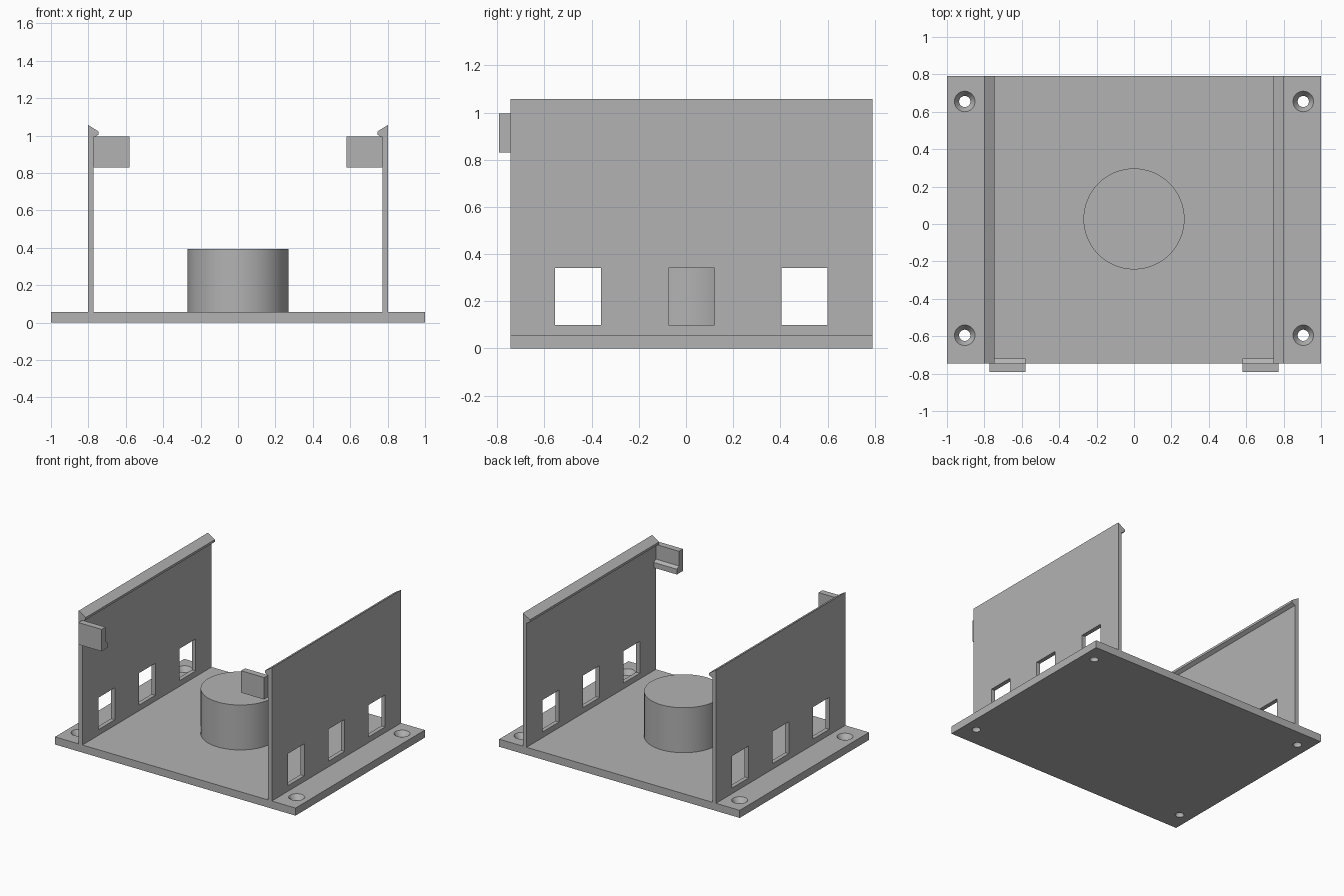
import bpy, bmesh, math
from mathutils import Vector

if "Cube" in bpy.data.objects:
    bpy.data.objects.remove(bpy.data.objects["Cube"], do_unlink=True)

GREY = (0.45, 0.45, 0.45, 1)
mat = bpy.data.materials.new("light grey")
mat.use_nodes = True
mat.diffuse_color = GREY
mat.node_tree.nodes["Principled BSDF"].inputs["Base Color"].default_value = GREY

BACK, FRONT, FLOOR = 0.79, -0.745, 0.057


def finish(name, bm):
    bmesh.ops.recalc_face_normals(bm, faces=bm.faces)
    mesh = bpy.data.meshes.new(name)
    bm.to_mesh(mesh)
    bm.free()
    mesh.materials.append(mat)
    obj = bpy.data.objects.new(name, mesh)
    bpy.context.collection.objects.link(obj)
    return obj


def add_prism(bm, points, move):
    """Close a polygon of 3D points and extrude it along move."""
    face = bm.faces.new([bm.verts.new(p) for p in points])
    ext = bmesh.ops.extrude_face_region(bm, geom=[face])["geom"]
    verts = [v for v in ext if isinstance(v, bmesh.types.BMVert)]
    bmesh.ops.translate(bm, verts=verts, vec=Vector(move))


def add_box(bm, x0, x1, y0, y1, z0, z1):
    add_prism(bm, [(x0, y0, z0), (x1, y0, z0), (x1, y1, z0), (x0, y1, z0)],
              (0, 0, z1 - z0))


def add_lathe(bm, cx, cy, profile, n):
    """Closed solid of revolution from (radius, height) pairs."""
    rings = [[bm.verts.new((cx + r * math.cos(math.tau * i / n),
                            cy + r * math.sin(math.tau * i / n), z))
              for i in range(n)] for r, z in profile]
    for a, b in zip(rings, rings[1:]):
        for i in range(n):
            j = (i + 1) % n
            bm.faces.new((a[i], a[j], b[j], b[i]))
    bm.faces.new(rings[0])
    bm.faces.new(rings[-1])


def select_only(obj):
    bpy.ops.object.select_all(action="DESELECT")
    obj.select_set(True)
    bpy.context.view_layer.objects.active = obj


def cut(obj, cutter):
    mod = obj.modifiers.new("cut", "BOOLEAN")
    mod.operation, mod.solver, mod.object = "DIFFERENCE", "EXACT", cutter
    select_only(obj)
    bpy.ops.object.modifier_apply(modifier=mod.name)


# Base plate with four countersunk screw holes
bm = bmesh.new()
add_box(bm, -1, 1, FRONT, BACK, 0, FLOOR)
base = finish("base_plate", bm)
bm = bmesh.new()
for x in (-0.905, 0.905):
    for y in (-0.595, 0.655):
        add_lathe(bm, x, y, [(0.03, -0.1), (0.03, 0.02), (0.055, FLOOR), (0.055, 0.1)], 40)
holes = finish("screw_hole_cutter", bm)
cut(base, holes)

# Window cutter spanning both walls
bm = bmesh.new()
for y in (-0.555, -0.075, 0.405):
    add_box(bm, -0.95, 0.95, y, y + 0.195, 0.10, 0.34)
windows = finish("window_cutter", bm)

# Side walls with snap lips, and the front clips
WALL = [(0.803, FLOOR), (0.803, 1.058), (0.745, 1.022), (0.745, 1.005),
        (0.772, 0.99), (0.772, FLOOR)]
CLIP = [(-0.792, 0.83), (-0.792, 0.995), (FRONT, 0.995), (FRONT, 0.885),
        (-0.72, 0.87), (-0.72, 0.83)]
for side, s in (("left", 1), ("right", -1)):
    bm = bmesh.new()
    add_prism(bm, [(s * x, FRONT, z) for x, z in WALL], (0, BACK - FRONT, 0))
    cut(finish(side + "_wall", bm), windows)
    bm = bmesh.new()
    add_prism(bm, [(s * 0.772, y, z) for y, z in CLIP], (-s * 0.192, 0, 0))
    finish(side + "_front_clip", bm)

for cutter in (holes, windows):
    bpy.data.objects.remove(cutter, do_unlink=True)

# Round post in the middle of the floor
bm = bmesh.new()
add_lathe(bm, 0, 0.027, [(0.27, FLOOR), (0.27, 0.395)], 64)
post = finish("round_post", bm)

for obj in (base, post):
    select_only(obj)
    bpy.ops.object.shade_smooth_by_angle(angle=math.radians(30))
